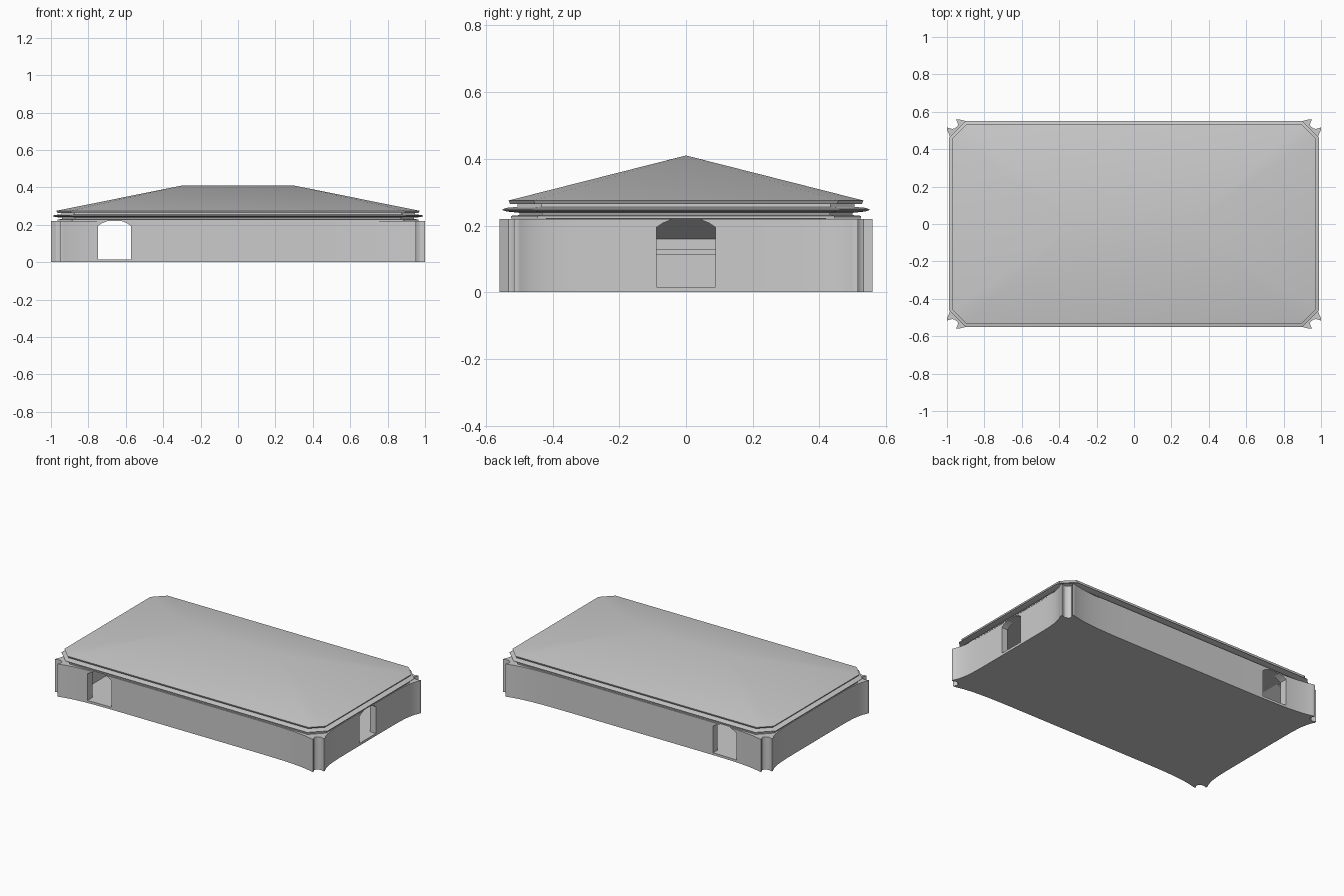
import bpy, bmesh, math

if "Cube" in bpy.data.objects:
    bpy.data.objects.remove(bpy.data.objects["Cube"])


def finish(name, bm):
    bmesh.ops.recalc_face_normals(bm, faces=bm.faces)
    me = bpy.data.meshes.new(name)
    bm.to_mesh(me)
    bm.free()
    ob = bpy.data.objects.new(name, me)
    bpy.context.collection.objects.link(ob)
    return ob


def loft(name, rings):
    bm = bmesh.new()
    loops = [[bm.verts.new(p) for p in r] for r in rings]
    n = len(loops[0])
    for a, b in zip(loops, loops[1:]):
        for i in range(n):
            j = (i + 1) % n
            bm.faces.new((a[i], a[j], b[j], b[i]))
    bm.faces.new(loops[0][::-1])
    bm.faces.new(loops[-1])
    return finish(name, bm)


def around(quarter):
    # mirror a quadrant outline (+x axis to +y axis) into a closed loop
    half = quarter + [(-x, y) for x, y in reversed(quarter[:-1])]
    return half + [(x, -y) for x, y in reversed(half[1:-1])]


def octagon(x, y, c, z):
    q = [(x, y - c), (x - c, y)]
    half = q + [(-a, b) for a, b in reversed(q)]
    return [(a, b, z) for a, b in half + [(a, -b) for a, b in reversed(half)]]


def smooth(ob):
    bpy.ops.object.select_all(action='DESELECT')
    ob.select_set(True)
    bpy.context.view_layer.objects.active = ob
    bpy.ops.object.shade_smooth_by_angle(angle=math.radians(30))


def cut(ob, cutter):
    bpy.context.view_layer.objects.active = ob
    m = ob.modifiers.new("cut", 'BOOLEAN')
    m.operation, m.solver, m.object = 'DIFFERENCE', 'EXACT', cutter
    bpy.ops.object.modifier_apply(modifier=m.name)
    bpy.data.objects.remove(cutter)


# walls: nearly straight sides that flare into paired fins at each corner
ts = [1 - (1 - i / 12) ** 2 for i in range(13)]
x_side = [(0.965 + 0.035 * t ** 8, 0.503 * t) for t in ts]
y_side = [(0.938 * t, 0.527 + 0.033 * t ** 8) for t in reversed(ts)]
notch = [(1.0, 0.516), (0.972, 0.508), (0.957, 0.512), (0.944, 0.523),
         (0.94, 0.533), (0.952, 0.56)]
plan = around(x_side + notch + y_side)
walls = loft("walls", [[(x, y, z) for x, y in plan] for z in (0, 0.22)])

# hollow room above the floor slab
cut(walls, loft("room_cutter", [octagon(0.92, 0.48, 0.06, z) for z in (0.015, 0.3)]))

# arched doorways: one pair front to back, one on the right
arch = [(-0.088, 0.016), (0.088, 0.016), (0.088, 0.195), (0.07, 0.207),
        (0.035, 0.2215), (-0.035, 0.2215), (-0.07, 0.207), (-0.088, 0.195)]
cut(walls, loft("long_door_cutter", [[(a - 0.66, y, z) for a, z in arch] for y in (-0.7, 0.7)]))
cut(walls, loft("end_door_cutter", [[(x, a, z) for a, z in arch] for x in (0.6, 1.1)]))
smooth(walls)

# stepped ledge and sloped cove inside the left end
ledge = [(-0.93, 0.01), (-0.86, 0.01), (-0.86, 0.115), (-0.88, 0.115),
         (-0.88, 0.13), (-0.9, 0.13), (-0.9, 0.16), (-0.93, 0.16)]
loft("inner_ledge", [[(x, y, z) for x, z in ledge] for y in (-0.42, 0.42)])
cove = [(-0.93, 0.16), (-0.9, 0.16), (-0.77, 0.223), (-0.93, 0.223)]
loft("inner_cove", [[(x, y, z) for x, z in cove] for y in (-0.42, 0.42)])

# cornice: stepped profile (inset, height) swept round a chamfered rectangle
profile = [(0.025, 0.2215), (0.025, 0.229), (0.05, 0.231), (0.05, 0.238),
           (0.012, 0.242), (0, 0.246), (0, 0.249), (0.012, 0.253),
           (0.045, 0.256), (0.045, 0.264)]
smooth(loft("cornice", [octagon(0.99 - d, 0.55 - d, 0.09 - 0.4 * d, z) for d, z in profile]))

# hipped roof with a short ridge and chamfered corners
bm = bmesh.new()
low = [bm.verts.new(p) for p in octagon(0.965, 0.528, 0.075, 0.264)]
rim = [bm.verts.new(p) for p in octagon(0.972, 0.532, 0.075, 0.275)]
right, left = bm.verts.new((0.3, 0, 0.41)), bm.verts.new((-0.3, 0, 0.41))
bm.faces.new(low)
for i in range(8):
    j = (i + 1) % 8
    bm.faces.new((low[i], low[j], rim[j], rim[i]))
    if i in (1, 5):
        bm.faces.new((rim[i], rim[j], left, right) if i == 1 else (rim[i], rim[j], right, left))
    else:
        bm.faces.new((rim[i], rim[j], left if 2 <= i <= 4 else right))
smooth(finish("roof", bm))
